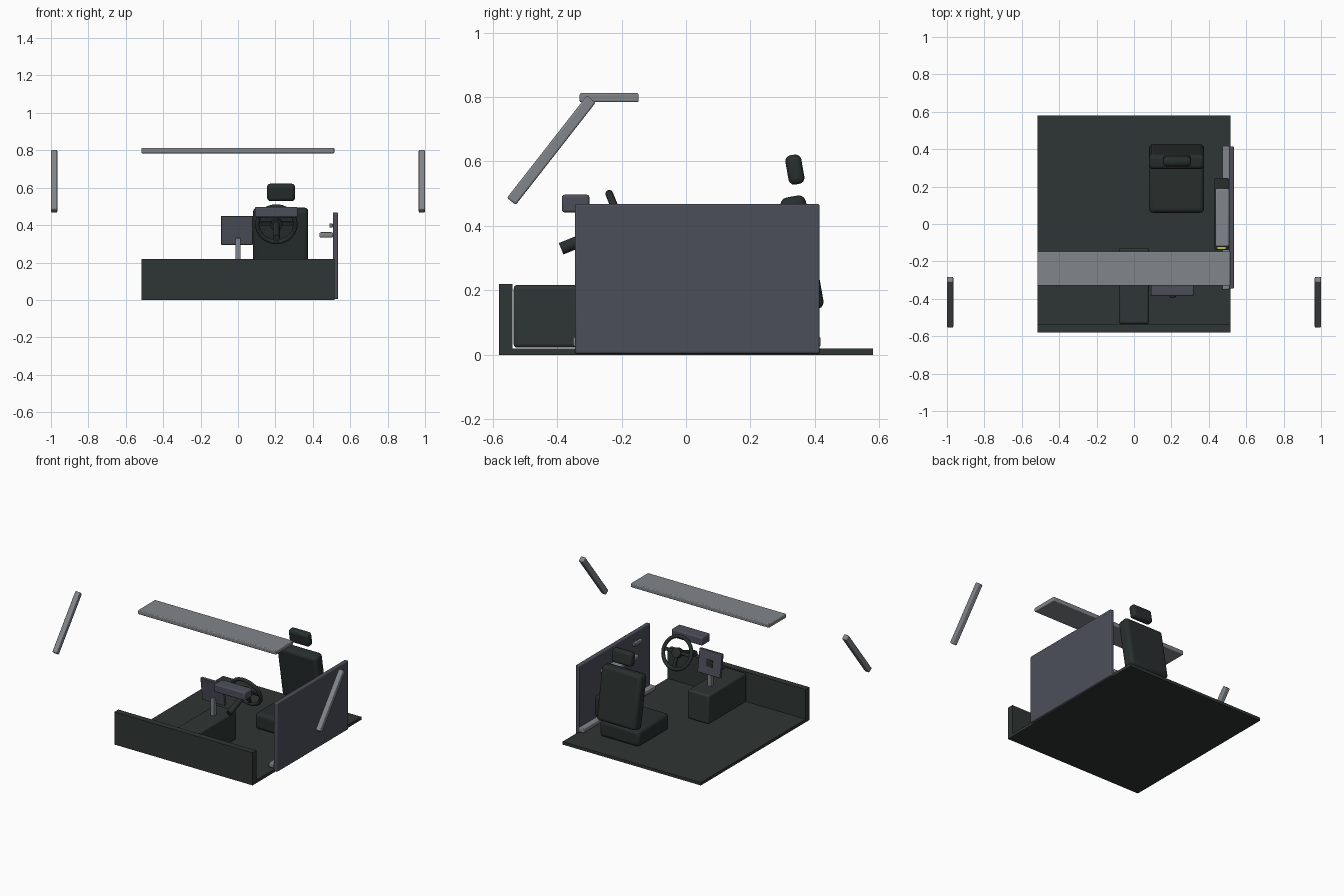
import bpy
from math import radians, sin, cos
from mathutils import Vector, Matrix

cube = bpy.data.objects.get("Cube")
if cube:
    bpy.data.objects.remove(cube, do_unlink=True)


def material(name, r, g, b):
    m = bpy.data.materials.new(name)
    m.use_nodes = True
    m.diffuse_color = (r, g, b, 1)
    node = next(n for n in m.node_tree.nodes if n.type == 'BSDF_PRINCIPLED')
    node.inputs["Base Color"].default_value = (r, g, b, 1)
    return m


CHARCOAL = material("charcoal", .028, .037, .035)
DARK = material("dark trim", .021, .028, .027)
SLATE = material("slate panel", .073, .078, .102)
GREY = material("light grey trim", .22, .235, .255)
YELLOW = material("yellow", .55, .55, .03)


def finish(ob, name, mat, bevel=0):
    ob.name = name
    ob.data.materials.clear()
    ob.data.materials.append(mat)
    if bevel:
        bpy.ops.object.transform_apply(location=False, rotation=False, scale=True)
        mod = ob.modifiers.new("Bevel", 'BEVEL')
        mod.width, mod.segments = bevel, 3
    bpy.ops.object.shade_smooth_by_angle(angle=radians(35))
    return ob


def block(name, mat, center, size, bevel=0, tilt=0):
    bpy.ops.mesh.primitive_cube_add(size=1, location=center, rotation=(radians(tilt), 0, 0))
    ob = bpy.context.object
    ob.scale = size
    return finish(ob, name, mat, bevel)


def span(name, mat, x, y, z, bevel=0):
    """Upright block given by its extents on each axis."""
    ext = (x, y, z)
    return block(name, mat, [(a + b) / 2 for a, b in ext], [b - a for a, b in ext], bevel)


# Floor, front bulkhead and centre console
span("floor", CHARCOAL, (-.517, .515), (-.58, .58), (0, .02))
span("front_bulkhead", CHARCOAL, (-.517, .515), (-.58, -.538), (0, .22))
span("centre_console", CHARCOAL, (-.08, .08), (-.535, -.128), (.022, .217), .012)

# Roof header and windscreen pillars
span("roof_header", GREY, (-.517, .515), (-.33, -.147), (.784, .812), .005)
for side, label in ((1, "left"), (-1, "right")):
    block(label + "_pillar", GREY, (side * .983, -.418, .635), (.034, .035, .403), .006, -38)

# Door with its fittings
span("door_panel", SLATE, (.507, .535), (-.345, .415), (.004, .468), .006)
span("door_sill", GREY, (.472, .51), (-.35, .418), (.025, .055), .005)
span("door_pocket", DARK, (.43, .508), (-.14, .245), (.07, .2), .008)
span("pocket_marker", YELLOW, (.447, .49), (-.134, -.122), (.198, .206))
span("armrest", GREY, (.435, .508), (-.12, .19), (.333, .362), .008)
span("door_handle", GREY, (.488, .508), (-.24, -.15), (.388, .408), .004)

# Seat
span("seat_cushion", DARK, (.08, .375), (.06, .39), (.02, .13), .022)
block("seat_back", DARK, (.228, .36, .315), (.295, .08, .358), .022, 10)
block("headrest", DARK, (.23, .338, .575), (.15, .05, .092), .018, 10)

# Instrument pod and centre screen
span("instrument_pod", SLATE, (.09, .32), (-.385, -.3), (.442, .497), .008)
span("screen_stand", GREY, (-.014, .014), (-.275, -.247), (.21, .33), .004)
block("screen", SLATE, (-.005, -.255, .372), (.17, .02, .156), .004, 8)
block("screen_button", DARK, (-.005, -.243, .372), (.045, .006, .045), 0, 8)

# Steering wheel and column, all sharing one tilted frame
TILT = 22
HUB = Vector((.205, -.2, .405))
FRAME = Matrix.Rotation(radians(TILT), 3, 'X')


def on_wheel(x, y, z):
    return HUB + FRAME @ Vector((x, y, z))


upright = (radians(90 + TILT), 0, 0)
bpy.ops.mesh.primitive_torus_add(major_radius=.102, minor_radius=.012, major_segments=40,
                                 minor_segments=12, location=HUB, rotation=upright)
finish(bpy.context.object, "steering_wheel_rim", DARK)
for name, radius, depth, offset in (("steering_hub", .032, .03, 0),
                                    ("steering_column", .019, .205, -.1)):
    bpy.ops.mesh.primitive_cylinder_add(vertices=24, radius=radius, depth=depth,
                                        location=on_wheel(0, offset, 0), rotation=upright)
    finish(bpy.context.object, name, DARK)
for side, label in ((-1, "right"), (1, "left")):
    block(label + "_spoke", DARK, on_wheel(side * .06, 0, .005), (.085, .012, .022), .003, TILT)
block("lower_spoke", DARK, on_wheel(0, 0, -.06), (.024, .012, .085), .003, TILT)
